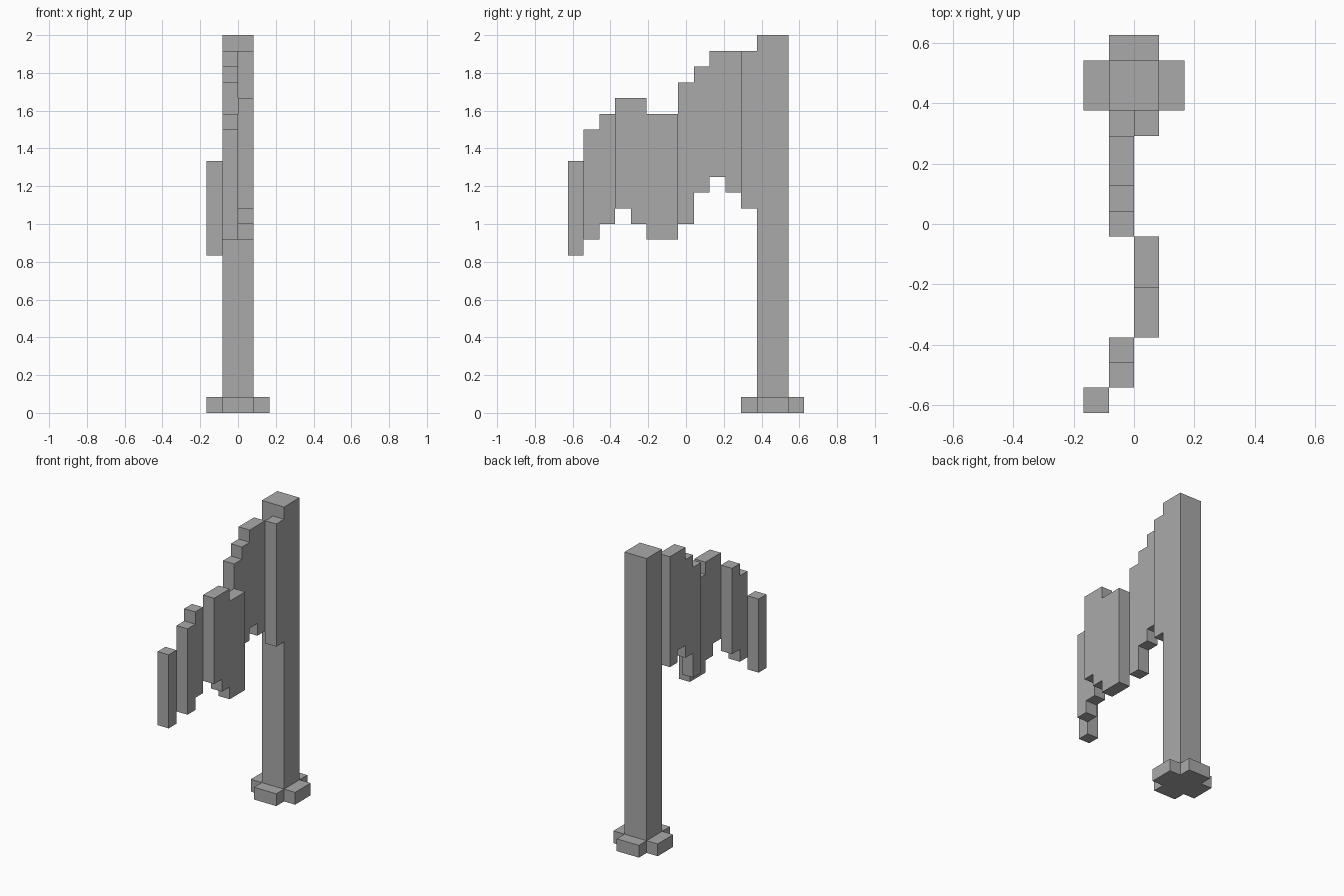
import bpy
import bmesh
from mathutils import Vector

cube = bpy.data.objects.get("Cube")
if cube:
    bpy.data.objects.remove(cube, do_unlink=True)

U = 1 / 12  # one block

grey = bpy.data.materials.new("plain grey")
grey.use_nodes = True
colour = (0.4, 0.4, 0.4, 1)
grey.diffuse_color = colour
grey.node_tree.nodes["Principled BSDF"].inputs["Base Color"].default_value = colour


def extrude(name, outline, depth):
    """Extrude a flat outline (in blocks) along a vector."""
    bm = bmesh.new()
    face = bm.faces.new([bm.verts.new(Vector(p) * U) for p in outline])
    new = bmesh.ops.extrude_face_region(bm, geom=[face], use_keep_orig=True)["geom"]
    verts = [v for v in new if isinstance(v, bmesh.types.BMVert)]
    bmesh.ops.translate(bm, verts=verts, vec=Vector(depth) * U)
    bmesh.ops.recalc_face_normals(bm, faces=bm.faces)
    mesh = bpy.data.meshes.new(name)
    bm.to_mesh(mesh)
    bm.free()
    mesh.materials.append(grey)
    obj = bpy.data.objects.new(name, mesh)
    bpy.context.collection.objects.link(obj)
    return obj


def slab(name, x0, x1, y0, y1, height):
    return extrude(name, [(x0, y0, 0), (x1, y0, 0), (x1, y1, 0), (x0, y1, 0)],
                   (0, 0, height))


def panel(name, x, y, columns):
    """Stepped strip of cloth, one block thick; columns are (bottom, top)."""
    low, high = [], []
    for i, (bottom, top) in enumerate(columns):
        for path, z in ((low, bottom), (high, top)):
            # skip the repeated point where neighbouring steps are level
            if path and path[-1][2] == z:
                path.pop()
            else:
                path.append((x, y + i, z))
            path.append((x, y + i + 1, z))
    return extrude(name, low + high[::-1], (1, 0, 0))


# Pole and the four feet around it
slab("pole", -1, 1, 4.5, 6.5, 24)
slab("foot_right", -2, -1, 4.5, 6.5, 1)
slab("foot_left", 1, 2, 4.5, 6.5, 1)
slab("foot_front", -1, 1, 3.5, 4.5, 1)
slab("foot_back", -1, 1, 6.5, 7.5, 1)

# Waving cloth, from the free end to the pole
panel("flag_tip", -2, -7.5, [(10, 16)])
panel("flag_outer_fold", -1, -6.5, [(11, 18), (12, 19)])
panel("flag_middle_fold", 0, -4.5, [(13, 20), (12, 20), (11, 19), (11, 19)])
panel("flag_inner_fold", -1, -0.5, [(12, 21), (14, 22), (15, 23), (14, 23)])
panel("flag_hoist", 0, 3.5, [(13, 23)])
